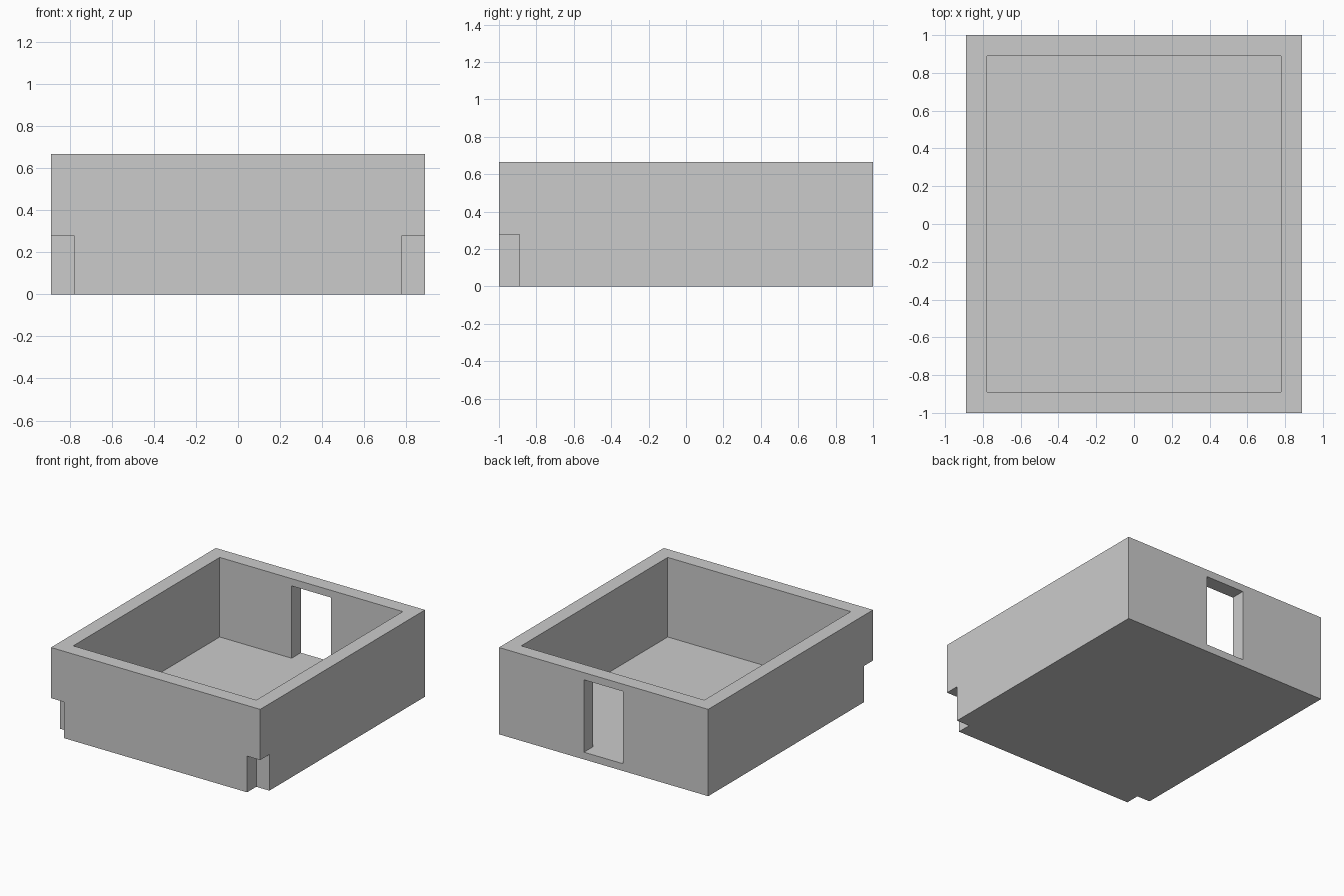
import bpy

if "Cube" in bpy.data.objects:
    bpy.data.objects.remove(bpy.data.objects["Cube"])

T = 1 / 9                 # wall thickness
HX, HY, H = 8 / 9, 1.0, 2 / 3
FLOOR = 1 / 18            # floor thickness
NOTCH = 5 / 18            # corner notch height


def box(name, lo, hi):
    bpy.ops.mesh.primitive_cube_add(
        size=1, location=[(a + b) / 2 for a, b in zip(lo, hi)])
    ob = bpy.context.object
    ob.name = ob.data.name = name
    ob.scale = [b - a for a, b in zip(lo, hi)]
    bpy.ops.object.transform_apply(location=True, rotation=True, scale=True)
    return ob


def cut(target, cutter):
    mod = target.modifiers.new(cutter.name, 'BOOLEAN')
    mod.operation = 'DIFFERENCE'
    mod.solver = 'EXACT'
    mod.object = cutter
    bpy.context.view_layer.objects.active = target
    bpy.ops.object.modifier_apply(modifier=mod.name)
    bpy.data.objects.remove(cutter, do_unlink=True)


# Walls: one continuous rectangular ring
walls = box("walls", (-HX, -HY, 0), (HX, HY, H))
cut(walls, box("cavity_cutter", (-HX + T, -HY + T, -1), (HX - T, HY - T, 1)))

# Doorway through the back wall, starting at floor level
cut(walls, box("doorway_cutter", (-1 / 6, HY - 1.5 * T, FLOOR),
               (1 / 6, HY + T, H - FLOOR)))

# Square notches under both front corners
for side in (-1, 1):
    x0, x1 = sorted((side * (HX - T), side * (HX + T)))
    cut(walls, box("notch_cutter", (x0, -HY - T, -1), (x1, -HY + T, NOTCH)))

# Floor panel inside the ring
box("floor", (-HX + T, -HY + T, 0), (HX - T, HY - T, FLOOR))
